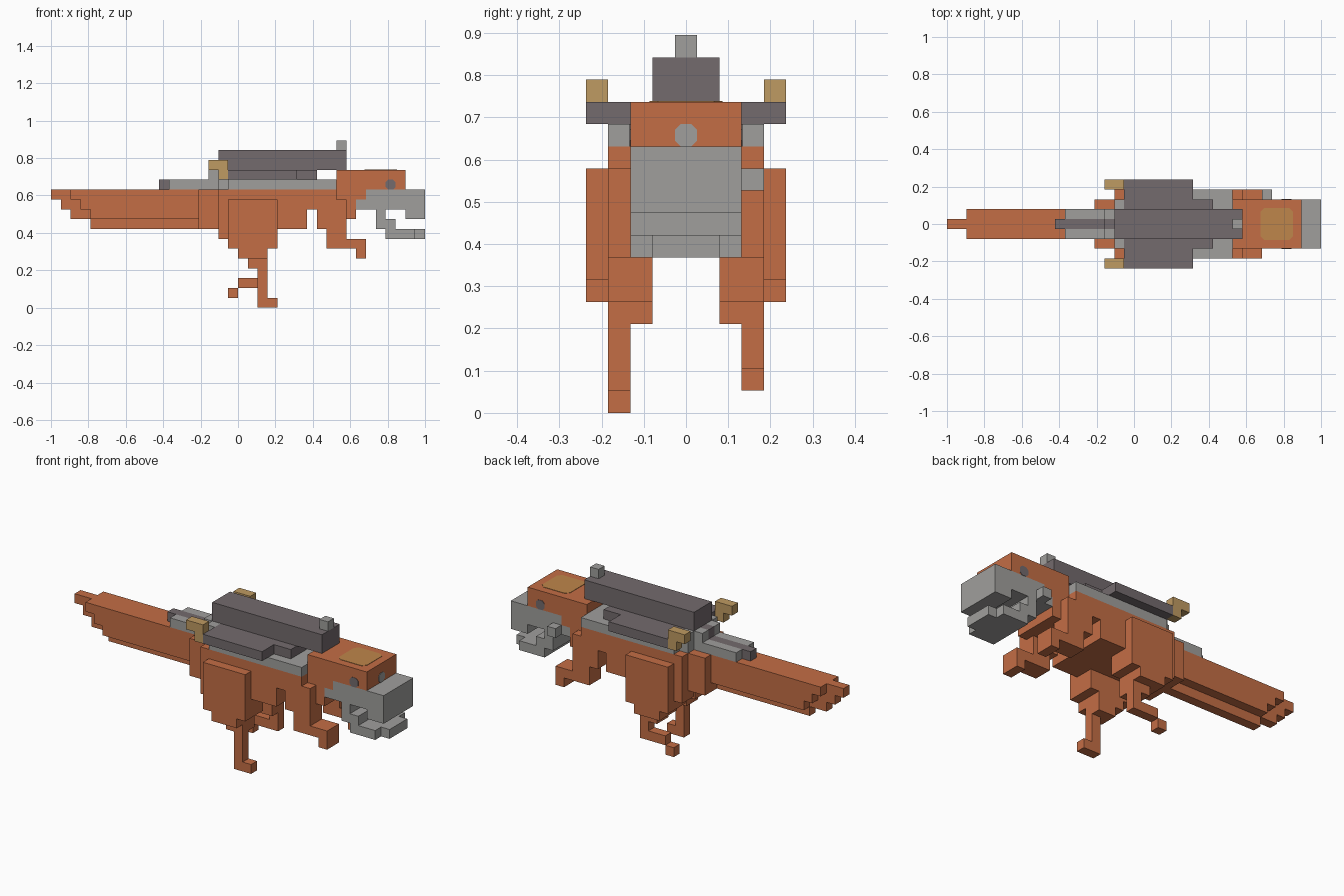
import bpy, bmesh, math
from itertools import product

cube = bpy.data.objects.get("Cube")
if cube:
    bpy.data.objects.remove(cube, do_unlink=True)

U = 2 / 38  # edge length of one block


def material(name, rgb):
    m = bpy.data.materials.new(name)
    m.diffuse_color = (*rgb, 1)
    m.use_nodes = True
    m.node_tree.nodes["Principled BSDF"].inputs["Base Color"].default_value = (*rgb, 1)
    return m


ORANGE = material("orange hide", (0.55, 0.155, 0.06))
GRAY = material("gray metal", (0.35, 0.345, 0.335))
DARK = material("dark gunmetal", (0.172, 0.145, 0.153))
GOLD = material("brass", (0.52, 0.325, 0.122))
PATCH = material("ochre patch", (0.52, 0.24, 0.07))


def finish(name, bm, mat):
    mesh = bpy.data.meshes.new(name)
    bm.to_mesh(mesh)
    bm.free()
    mesh.materials.append(mat)
    ob = bpy.data.objects.new(name, mesh)
    bpy.context.collection.objects.link(ob)
    return ob


def point(i, j, k):
    return ((i - 19) * U, (j - 4.5) * U, k * U)


def blocks(name, mat, *boxes, mirror=False):
    """Outer skin of a union of boxes (x0, x1, y0, y1, z0, z1) on the block grid."""
    cells = set()
    for x0, x1, y0, y1, z0, z1 in boxes:
        cells.update(product(range(x0, x1), range(y0, y1), range(z0, z1)))
    if mirror:
        cells |= {(i, 8 - j, k) for i, j, k in cells}
    bm = bmesh.new()
    for c in sorted(cells):
        for axis, side in product(range(3), (0, 1)):
            n = list(c)
            n[axis] += 2 * side - 1
            if tuple(n) in cells:
                continue
            a, b = (axis + 1) % 3, (axis + 2) % 3
            ring = []
            for da, db in ((0, 0), (1, 0), (1, 1), (0, 1)):
                p = list(c)
                p[axis] += side
                p[a] += da
                p[b] += db
                ring.append(bm.verts.new(point(*p)))
            bm.faces.new(ring if side else ring[::-1])
    bmesh.ops.remove_doubles(bm, verts=bm.verts, dist=1e-5)
    bmesh.ops.dissolve_limit(bm, angle_limit=0.01, verts=bm.verts, edges=bm.edges)
    return finish(name, bm, mat)


def plate(name, mat, centre, half_a, half_b, axis, cut=0.25):
    """Thin plate with clipped corners, facing along one axis."""
    bm = bmesh.new()
    a, b = (axis + 1) % 3, (axis + 2) % 3
    t, verts = 1 - 2 * cut, []
    outline = [(1, t), (t, 1), (-t, 1), (-1, t), (-1, -t), (-t, -1), (t, -1), (1, -t)]
    for s, u in outline:
        p = list(point(*centre))
        p[a] += s * half_a * U
        p[b] += u * half_b * U
        p[axis] -= 0.002
        verts.append(bm.verts.new(p))
    face = bm.faces.new(verts)
    ext = bmesh.ops.extrude_face_region(bm, geom=[face])
    for v in ext["geom"]:
        if isinstance(v, bmesh.types.BMVert):
            v.co[axis] += 0.004
    bmesh.ops.recalc_face_normals(bm, faces=bm.faces)
    return finish(name, bm, mat)


# Tail: stepped tip with a narrow keel
blocks("tail", ORANGE,
       (0, 15, 4, 5, 11, 12), (1, 15, 4, 5, 10, 11), (2, 15, 4, 5, 9, 10), (4, 15, 4, 5, 8, 9),
       (2, 15, 3, 6, 11, 12), (3, 15, 3, 6, 10, 11), (4, 15, 3, 6, 9, 10))

# Body
blocks("body", ORANGE, (15, 17, 2, 7, 8, 12), (17, 26, 1, 8, 8, 12), (26, 29, 1, 8, 10, 12))

# Hind legs
blocks("thighs", ORANGE,
       (18, 23, 0, 1, 6, 11), (19, 22, 0, 1, 5, 6), (17, 23, 1, 3, 7, 8),
       (18, 23, 1, 3, 6, 7), (19, 22, 1, 3, 5, 6), (20, 22, 1, 3, 4, 5), mirror=True)
blocks("right_shin_and_foot", ORANGE, (21, 22, 1, 2, 0, 4), (22, 23, 1, 2, 0, 1))
blocks("left_shin_and_foot", ORANGE, (21, 22, 7, 8, 2, 4), (19, 21, 7, 8, 2, 3), (18, 19, 7, 8, 1, 2))

# Arms with clawed hands
blocks("arms", ORANGE, (27, 30, 1, 3, 8, 10), (28, 30, 1, 3, 6, 8),
       (30, 32, 1, 3, 6, 7), (31, 32, 1, 3, 5, 6), (29, 30, 1, 2, 10, 11), mirror=True)

# Head, muzzle and jaw
blocks("head", ORANGE, (29, 36, 2, 7, 12, 14), (29, 32, 2, 7, 11, 12), (29, 31, 2, 7, 9, 11))
blocks("muzzle", GRAY, (32, 38, 2, 7, 10, 12), (31, 32, 2, 7, 10, 11), (36, 38, 2, 7, 9, 10))
blocks("jaw", GRAY, (33, 34, 2, 7, 9, 10), (33, 35, 2, 7, 8, 9),
       (34, 37, 2, 7, 7, 8), (37, 38, 3, 6, 7, 8))
blocks("left_cheek_stud", GRAY, (32, 33, 7, 8, 10, 11))
for side, j in (("right", 2), ("left", 7)):
    plate(side + "_eye", DARK, (34.5, j, 12.5), 0.5, 0.5, 1)
plate("nose_plate", GRAY, (36, 4.5, 12.5), 0.5, 0.5, 0)
plate("head_patch", PATCH, (33.5, 4.5, 14), 1.65, 1.65, 2, cut=0.12)

# Saddle and rear mount
blocks("saddle", GRAY, (18, 29, 1, 8, 12, 13), (17, 18, 2, 7, 12, 13), (17, 18, 2, 7, 13, 14))
blocks("rear_mount", GRAY, (12, 17, 3, 4, 12, 13), (16, 17, 3, 4, 13, 14), mirror=True)
blocks("rear_rod", DARK, (11, 17, 4, 5, 12, 13), (16, 17, 4, 5, 13, 14))

# Back-mounted gun
blocks("gun_base", DARK, (18, 25, 0, 9, 13, 14), (25, 27, 2, 7, 13, 14))
blocks("gun_barrel", DARK, (17, 30, 3, 6, 14, 16))
blocks("gun_sight", GRAY, (29, 30, 4, 5, 16, 17))
blocks("brass_handles", GOLD, (16, 18, 0, 1, 14, 15), (17, 18, 0, 1, 13, 14), mirror=True)
